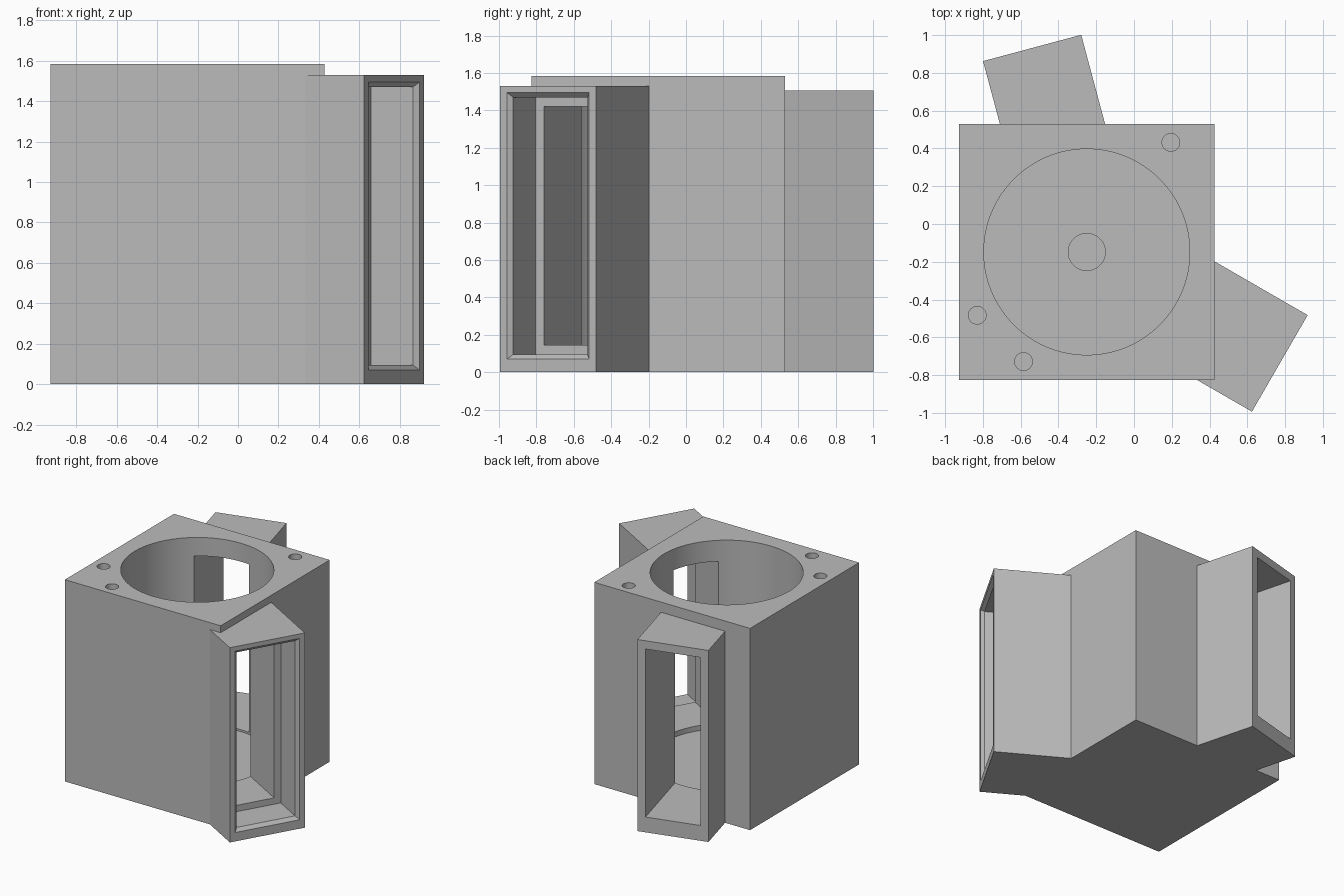
import bpy, bmesh, math
from mathutils import Matrix

if "Cube" in bpy.data.objects:
    bpy.data.objects.remove(bpy.data.objects["Cube"], do_unlink=True)

CENTRE = (-0.25, -0.148)
HALF = 0.677
HEIGHT = 1.585

grey = bpy.data.materials.new("plain_grey")
grey.use_nodes = True
grey.diffuse_color = (0.5, 0.5, 0.5, 1)
grey.node_tree.nodes["Principled BSDF"].inputs["Base Color"].default_value = (0.5, 0.5, 0.5, 1)


def finish(name, bm):
    bmesh.ops.recalc_face_normals(bm, faces=bm.faces)
    mesh = bpy.data.meshes.new(name)
    bm.to_mesh(mesh)
    bm.free()
    mesh.materials.append(grey)
    obj = bpy.data.objects.new(name, mesh)
    bpy.context.collection.objects.link(obj)
    return obj


def radial_duct(name, angle, sections):
    """Loft rectangles (radius, half width, low z, high z) outward from the bore axis."""
    bm = bmesh.new()
    rings = [[bm.verts.new(p) for p in ((r, -w, lo), (r, w, lo), (r, w, hi), (r, -w, hi))]
             for r, w, lo, hi in sections]
    for a, b in zip(rings, rings[1:]):
        for i in range(4):
            j = (i + 1) % 4
            bm.faces.new((a[i], a[j], b[j], b[i]))
    bm.faces.new(rings[0])
    bm.faces.new(rings[-1])
    place = Matrix.Translation((*CENTRE, 0)) @ Matrix.Rotation(math.radians(angle), 4, "Z")
    bm.transform(place)
    return finish(name, bm)


def round_cutter(name, x, y, radius, low, high, sides):
    bm = bmesh.new()
    bmesh.ops.create_cone(bm, cap_ends=True, segments=sides, radius1=radius, radius2=radius,
                          depth=high - low,
                          matrix=Matrix.Translation((x, y, (low + high) / 2)))
    return finish(name, bm)


def combine(target, other, operation):
    mod = target.modifiers.new(other.name, "BOOLEAN")
    mod.operation = operation
    mod.solver = "EXACT"
    mod.object = other
    bpy.context.view_layer.objects.active = target
    bpy.ops.object.modifier_apply(modifier=mod.name)
    bpy.data.objects.remove(other, do_unlink=True)


# Square housing block
housing = radial_duct("housing", 0, [(-HALF, HALF, 0, HEIGHT), (HALF, HALF, 0, HEIGHT)])

# Two angled port arms
combine(housing, radial_duct("side_arm", -30, [(0.5, 0.295, 0, 1.53), (1.18, 0.295, 0, 1.53)]), "UNION")
combine(housing, radial_duct("back_arm", 105, [(0.5, 0.269, 0, 1.505), (1.118, 0.269, 0, 1.505)]), "UNION")

# Main bore with a shallow centre recess in its floor
combine(housing, round_cutter("bore", *CENTRE, 0.545, 0.105, 1.8, 128), "DIFFERENCE")
combine(housing, round_cutter("centre_recess", *CENTRE, 0.098, 0.05, 0.3, 48), "DIFFERENCE")

# Stepped, chamfered side port and plain back port
combine(housing, radial_duct("side_port", -30, [
    (0.1, 0.177, 0.145, 1.42), (0.915, 0.177, 0.145, 1.42),
    (0.915, 0.229, 0.095, 1.47), (1.155, 0.229, 0.095, 1.47),
    (1.205, 0.279, 0.045, 1.52)]), "DIFFERENCE")
combine(housing, radial_duct("back_port", 105, [(0.1, 0.208, 0.12, 1.44), (1.3, 0.208, 0.12, 1.44)]), "DIFFERENCE")

# Screw holes in the top
for x, y in ((0.195, 0.432), (-0.83, -0.483), (-0.585, -0.728)):
    combine(housing, round_cutter("screw_hole", x, y, 0.047, HEIGHT - 0.4, 1.8, 32), "DIFFERENCE")

# Smooth round walls, crisp flat edges
bpy.ops.object.select_all(action="DESELECT")
housing.select_set(True)
bpy.context.view_layer.objects.active = housing
bpy.ops.object.shade_smooth_by_angle(angle=math.radians(25))
